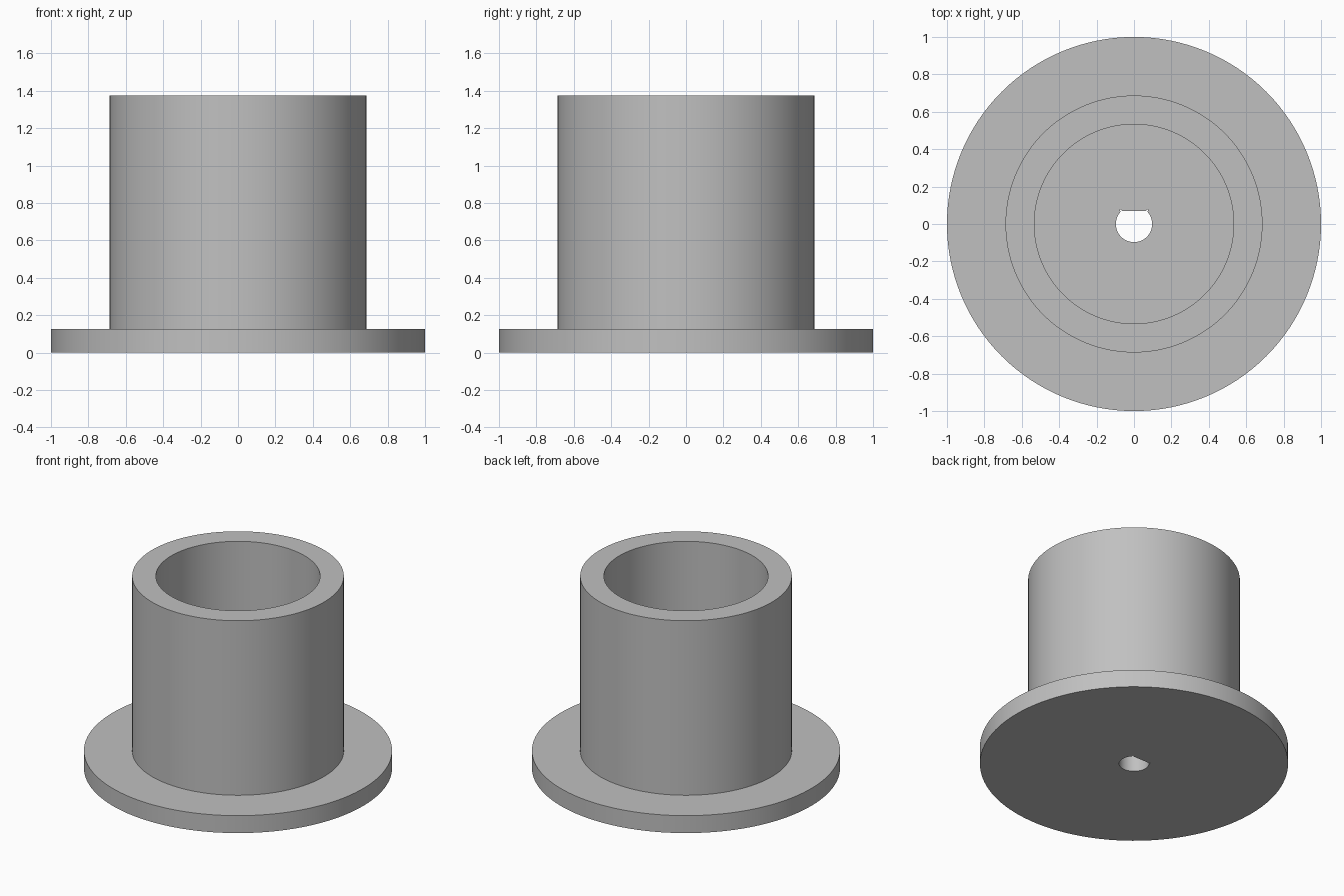
import bpy, bmesh, math

if "Cube" in bpy.data.objects:
    bpy.data.objects.remove(bpy.data.objects["Cube"])

SEG = 128
R_FLANGE, R_BARREL, R_BORE, R_SHAFT = 1.0, 0.687, 0.533, 0.097
T_FLANGE, HEIGHT, FLAT_Y = 0.125, 1.375, 0.07

grey = bpy.data.materials.new("grey plastic")
grey.diffuse_color = (0.53, 0.53, 0.53, 1)
grey.use_nodes = True
grey.node_tree.nodes["Principled BSDF"].inputs["Base Color"].default_value = grey.diffuse_color


def mesh_object(name, bm):
    bmesh.ops.recalc_face_normals(bm, faces=bm.faces)
    me = bpy.data.meshes.new(name)
    bm.to_mesh(me)
    bm.free()
    me.materials.append(grey)
    ob = bpy.data.objects.new(name, me)
    bpy.context.collection.objects.link(ob)
    return ob


# Flanged hub: lathed rings, capped below and at the bore floor
bm = bmesh.new()
profile = [(R_FLANGE, 0), (R_FLANGE, T_FLANGE), (R_BARREL, T_FLANGE),
           (R_BARREL, HEIGHT), (R_BORE, HEIGHT), (R_BORE, T_FLANGE)]
rings = [[bm.verts.new((r * math.cos(2 * math.pi * i / SEG),
                        r * math.sin(2 * math.pi * i / SEG), z))
          for i in range(SEG)] for r, z in profile]
for a, b in zip(rings, rings[1:]):
    for i in range(SEG):
        j = (i + 1) % SEG
        bm.faces.new((a[i], a[j], b[j], b[i]))
bm.faces.new(rings[0])
bm.faces.new(rings[-1])
hub = mesh_object("flanged_hub", bm)

# D-shaped shaft hole with small relief ears at the ends of the flat
start = math.atan2(FLAT_Y - 0.005, 0.072)
sweep = math.pi + 2 * start
outline = [(R_SHAFT * math.cos(start - sweep * i / 48),
            R_SHAFT * math.sin(start - sweep * i / 48)) for i in range(49)]
ear = [(-0.077, 0.076), (-0.071, 0.079), (-0.063, FLAT_Y)]
outline += ear + [(-x, y) for x, y in reversed(ear)]
bm = bmesh.new()
low, high = [[bm.verts.new((x, y, z)) for x, y in outline] for z in (-0.1, 0.3)]
bm.faces.new(low)
bm.faces.new(high)
for i in range(len(outline)):
    j = (i + 1) % len(outline)
    bm.faces.new((low[i], low[j], high[j], high[i]))
cutter = mesh_object("shaft_hole_cutter", bm)

cut = hub.modifiers.new("shaft hole", "BOOLEAN")
cut.operation, cut.solver, cut.object = "DIFFERENCE", "EXACT", cutter
bpy.context.view_layer.objects.active = hub
hub.select_set(True)
bpy.ops.object.modifier_apply(modifier=cut.name)
bpy.data.objects.remove(cutter)
bpy.ops.object.shade_smooth_by_angle(angle=math.radians(30))
